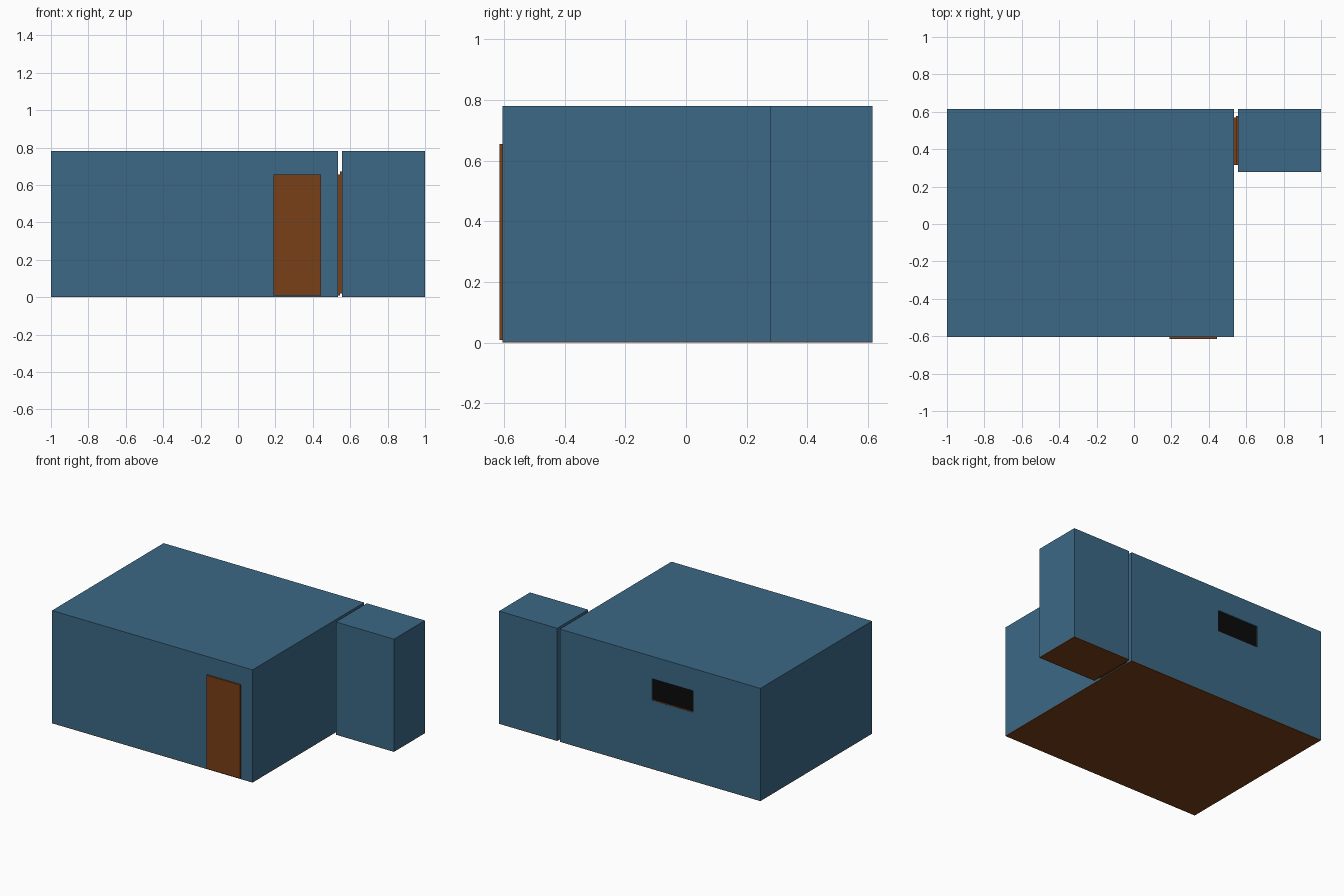
import bpy

if "Cube" in bpy.data.objects:
    bpy.data.objects.remove(bpy.data.objects["Cube"])


def material(name, rgb):
    m = bpy.data.materials.new(name)
    m.diffuse_color = (*rgb, 1)
    m.use_nodes = True
    m.node_tree.nodes["Principled BSDF"].inputs["Base Color"].default_value = m.diffuse_color
    return m


BLUE = material("wall_blue", (0.045, 0.14, 0.24))
BROWN = material("wood_brown", (0.19, 0.05, 0.009))
BLACK = material("window_black", (0.003, 0.003, 0.003))


def box(name, x, y, z, mat):
    """Axis-aligned box from (min, max) pairs."""
    bpy.ops.mesh.primitive_cube_add(size=1, location=[sum(r) / 2 for r in (x, y, z)])
    ob = bpy.context.object
    ob.name = name
    ob.scale = [r[1] - r[0] for r in (x, y, z)]
    bpy.ops.object.transform_apply(location=False, rotation=False, scale=True)
    ob.data.materials.append(mat)
    return ob


# Two rooms, each with a thin wooden floor under the walls
FLOOR, TOP = 0.004, 0.78
rooms = {
    "main_room": ((-1.0, 0.535), (-0.605, 0.615)),
    "side_room": ((0.555, 1.0), (0.277, 0.615)),
}
shells = {}
for name, (x, y) in rooms.items():
    shells[name] = box(name + "_walls", x, y, (FLOOR, TOP), BLUE)
    box(name + "_floor", x, y, (0, FLOOR), BROWN)

# Window recess cut in the back wall
wx, wz = (-0.486, -0.171), (0.475, 0.625)
cutter = box("window_cutter", wx, (0.600, 0.65), wz, BLUE)
cutter.hide_render = True
cutter.hide_set(True)
cut = shells["main_room"].modifiers.new("window_recess", "BOOLEAN")
cut.operation = "DIFFERENCE"
cut.solver = "EXACT"
cut.object = cutter

# Dark pane and wooden sill
box("window_pane", wx, (0.600, 0.605), wz, BLACK)
box("window_sill", wx, (0.605, 0.614), (wz[0], wz[0] + 0.004), BROWN)

# Front door, and the pair of doors in the gap between the rooms
box("front_door", (0.19, 0.445), (-0.615, -0.605), (0.008, 0.655), BROWN)
box("main_room_side_door", (0.535, 0.545), (0.315, 0.57), (0.008, 0.655), BROWN)
box("side_room_door", (0.545, 0.555), (0.315, 0.577), (0.02, 0.673), BROWN)
